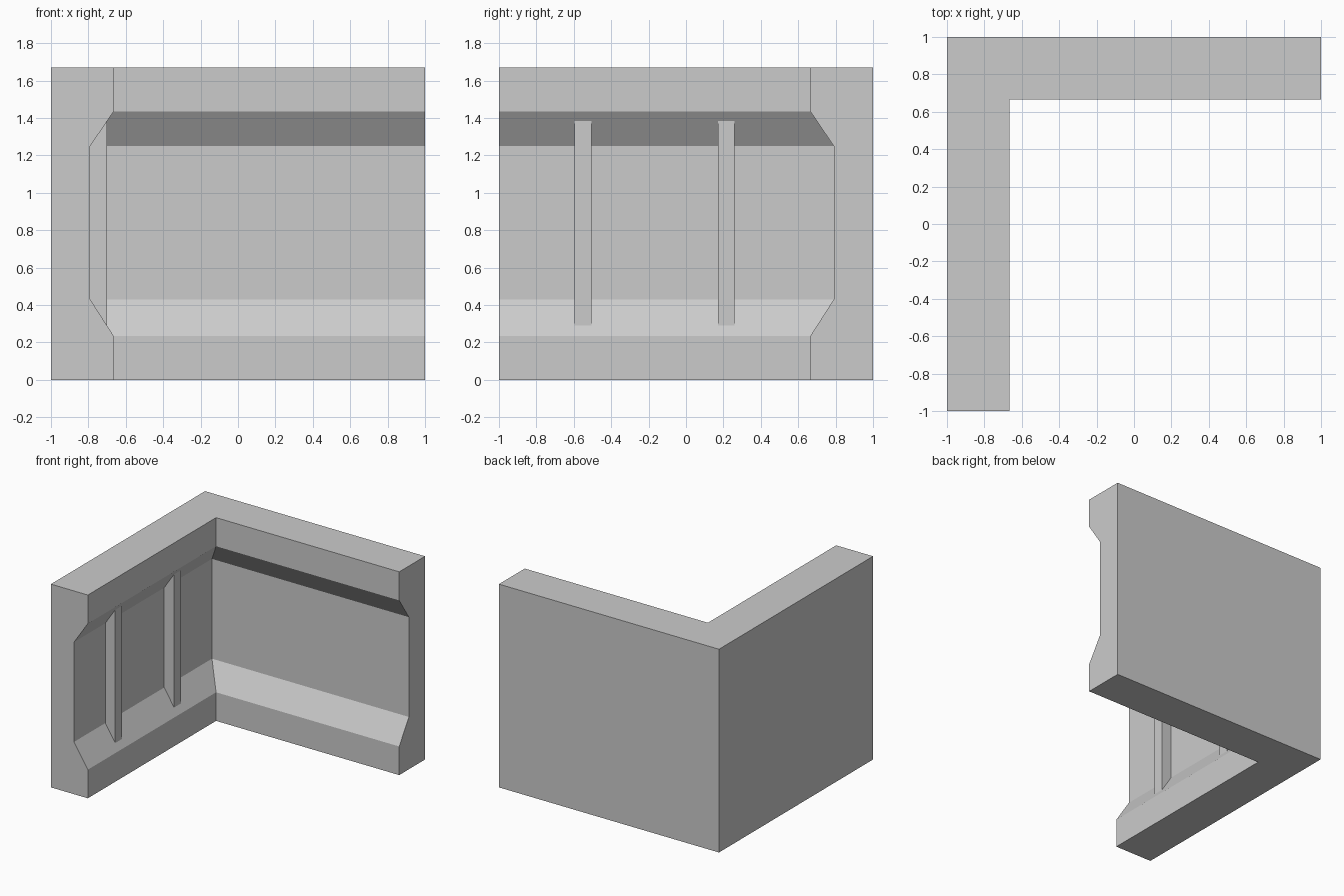
import bpy
import bmesh

cube = bpy.data.objects.get("Cube")
if cube:
    bpy.data.objects.remove(cube)

HEIGHT = 1.67
THICK, RECESS = 0.335, 0.21

stone = bpy.data.materials.new("light grey")
stone.use_nodes = True
grey = (0.6, 0.6, 0.6, 1)
stone.diffuse_color = grey
stone.node_tree.nodes["Principled BSDF"].inputs["Base Color"].default_value = grey


def finish(name, bm):
    bmesh.ops.recalc_face_normals(bm, faces=bm.faces)
    mesh = bpy.data.meshes.new(name)
    bm.to_mesh(mesh)
    bm.free()
    mesh.materials.append(stone)
    obj = bpy.data.objects.new(name, mesh)
    bpy.context.collection.objects.link(obj)
    return obj


# Wall cross-section: distance in from the outer face, and height
profile = [(0, 0), (THICK, 0), (THICK, 0.235), (RECESS, 0.43),
           (RECESS, 1.25), (THICK, 1.435), (THICK, HEIGHT), (0, HEIGHT)]

# Corner wall: the section swept along two sides with a mitred corner
bm = bmesh.new()
stations = [lambda d: (d - 1, -1), lambda d: (d - 1, 1 - d), lambda d: (1, 1 - d)]
rings = [[bm.verts.new((*place(d), z)) for d, z in profile] for place in stations]
for a, b in zip(rings, rings[1:]):
    for i in range(len(profile)):
        j = (i + 1) % len(profile)
        bm.faces.new((a[i], a[j], b[j], b[i]))
bm.faces.new(rings[0])
bm.faces.new(rings[-1])
finish("corner_wall", bm)

# Upright ribs set into the recess of the side wall, following its slopes
rib_profile = [(-0.80, 0.41), (-0.70, 0.28), (-0.70, 1.39), (-0.80, 1.26)]
for label, y in (("front", -0.55), ("back", 0.215)):
    bm = bmesh.new()
    face = bm.faces.new([bm.verts.new((x, y - 0.045, z)) for x, z in rib_profile])
    out = bmesh.ops.extrude_face_region(bm, geom=[face])
    moved = [v for v in out["geom"] if isinstance(v, bmesh.types.BMVert)]
    bmesh.ops.translate(bm, verts=moved, vec=(0, 0.09, 0))
    finish(label + "_rib", bm)
